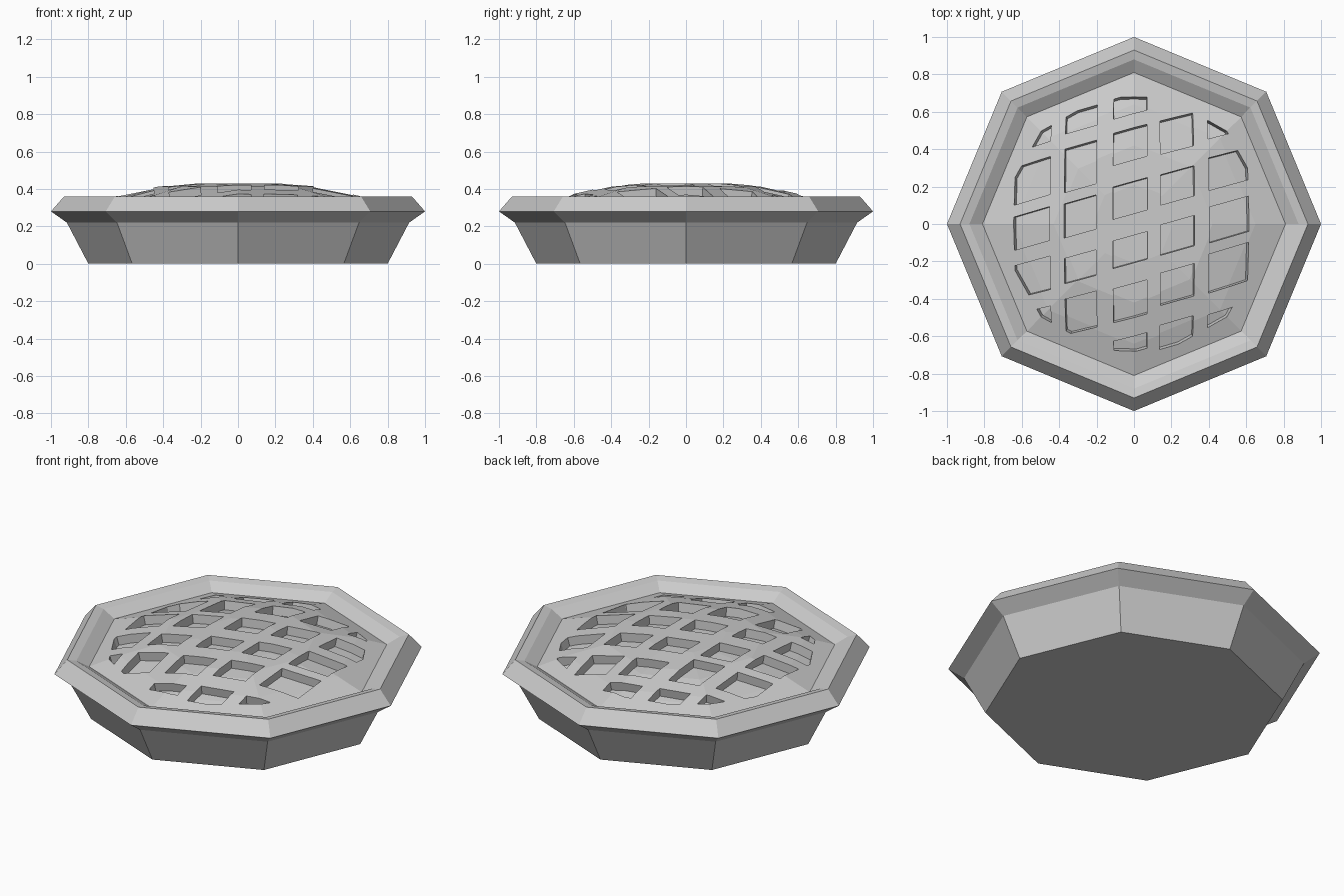
import bpy, bmesh, math

cube = bpy.data.objects.get("Cube")
if cube:
    bpy.data.objects.remove(cube, do_unlink=True)

crust = bpy.data.materials.new("light grey crust")
crust.use_nodes = True
GREY = (0.6, 0.6, 0.6, 1)
crust.diffuse_color = GREY
crust.node_tree.nodes["Principled BSDF"].inputs["Base Color"].default_value = GREY


def finish(bm, name):
    bmesh.ops.recalc_face_normals(bm, faces=bm.faces)
    mesh = bpy.data.meshes.new(name)
    bm.to_mesh(mesh)
    bm.free()
    mesh.materials.append(crust)
    obj = bpy.data.objects.new(name, mesh)
    bpy.context.collection.objects.link(obj)
    return obj


def lathe(name, profile, sides=8):
    """Stack of polygon rings (radius, height), capped at both ends."""
    bm = bmesh.new()
    rings = [[bm.verts.new((r * math.cos(math.tau * i / sides),
                            r * math.sin(math.tau * i / sides), z))
              for i in range(sides)] for r, z in profile]
    for low, high in zip(rings, rings[1:]):
        for i in range(sides):
            j = (i + 1) % sides
            bm.faces.new((low[i], low[j], high[j], high[i]))
    bm.faces.new(rings[0])
    bm.faces.new(rings[-1])
    return finish(bm, name)


def clip(points, radius, sides=12):
    """Trim a flat polygon to a regular polygon around the centre."""
    for k in range(sides):
        a = math.tau * k / sides
        def over(p):
            return p[0] * math.cos(a) + p[1] * math.sin(a) - radius
        kept = []
        for p, q in zip(points, points[1:] + points[:1]):
            dp, dq = over(p), over(q)
            if dp <= 0:
                kept.append(p)
            if dp * dq < 0:
                t = dp / (dp - dq)
                kept.append((p[0] + t * (q[0] - p[0]), p[1] + t * (q[1] - p[1])))
        points = kept
    return points


# Dish with a flared rim; the inner rim slopes down to the filling
DOME = [(0.81, 0.31), (0.65, 0.362), (0.43, 0.412), (0.22, 0.43)]
DEPTH = 0.05
lathe("pie_dish", [(0.8, 0), (0.915, 0.22), (1, 0.28), (0.93, 0.36),
                   (0.88, 0.35), (0.81, 0.31), (0.8, 0.26)])

# Filling seen through the lattice
lathe("filling", [(0.8, 0.2)] + [(r - 0.01, z - DEPTH) for r, z in DOME])

# Domed lattice crust
lattice = lathe("lattice_crust", [(0.81, 0.24)] + DOME)

# Openings: column edges, then top and bottom at the middle of each column
SLOPE = 0.28
COLUMNS = [
    (-0.65, -0.45, [(.7, .42), (.335, .13), (.065, -.115), (-.2, -.38), (-.47, -.7)]),
    (-0.37, -0.2, [(.625, .51), (.425, .19), (.13, -.05), (-.16, -.295), (-.38, -.58)]),
    (-0.11, 0.07, [(.705, .59), (.51, .335), (.22, .05), (-.065, -.21),
                   (-.32, -.505), (-.61, -.7)]),
    (0.14, 0.32, [(.58, .395), (.285, .125), (.02, -.14), (-.235, -.41), (-.52, -.66)]),
    (0.4, 0.62, [(.7, .49), (.385, .21), (.12, -.07), (-.13, -.34), (-.46, -.6)]),
]
bm = bmesh.new()
for left, right, spans in COLUMNS:
    rise = SLOPE * (right - left) / 2
    for top, bottom in spans:
        outline = clip([(left, bottom - rise), (right, bottom + rise),
                        (right, top + rise), (left, top - rise)], 0.69)
        # Walls lean inward as they go down, square to the dome
        upper = [bm.verts.new((x * 1.04, y * 1.04, 0.5)) for x, y in outline]
        lower = [bm.verts.new((x * 0.93, y * 0.93, 0.2)) for x, y in outline]
        bm.faces.new(upper)
        bm.faces.new(lower)
        for i in range(len(outline)):
            j = (i + 1) % len(outline)
            bm.faces.new((lower[i], lower[j], upper[j], upper[i]))
cutter = finish(bm, "lattice_opening_cutter")

cut = lattice.modifiers.new("openings", "BOOLEAN")
cut.operation = "DIFFERENCE"
cut.solver = "EXACT"
cut.object = cutter
bpy.context.view_layer.objects.active = lattice
bpy.ops.object.modifier_apply(modifier=cut.name)
bpy.data.objects.remove(cutter, do_unlink=True)
